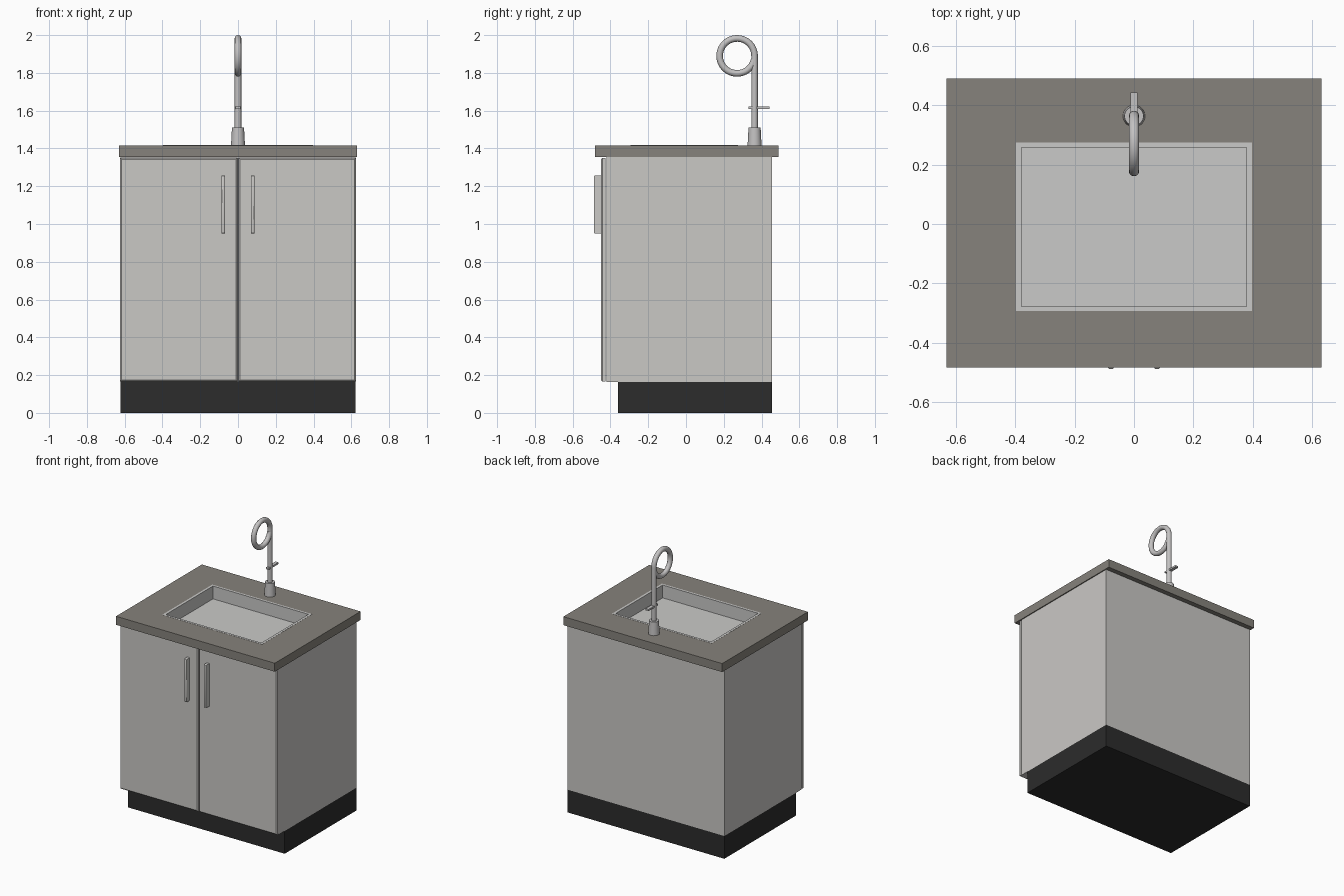
import bpy, bmesh, math

cube = bpy.data.objects.get("Cube")
if cube:
    bpy.data.objects.remove(cube, do_unlink=True)


def material(name, r, g, b, rough=0.6):
    m = bpy.data.materials.new(name)
    m.use_nodes = True
    m.diffuse_color = (r, g, b, 1)
    bsdf = next(n for n in m.node_tree.nodes if n.type == 'BSDF_PRINCIPLED')
    bsdf.inputs["Base Color"].default_value = (r, g, b, 1)
    bsdf.inputs["Roughness"].default_value = rough
    return m


PAINT = material("cabinet off white", 0.59, 0.58, 0.56)
STONE = material("worktop stone", 0.24, 0.225, 0.2)
STEEL = material("sink steel", 0.59, 0.59, 0.58)
CHROME = material("tap metal", 0.55, 0.54, 0.54)
BLACK = material("plinth black", 0.025, 0.025, 0.025)


def stack(name, rings, mat, cap_start=True, cap_end=True, loop=False, bevel=0, segments=1):
    """Bridge rectangles (x0, x1, y0, y1, z) one after another."""
    bm = bmesh.new()
    rows = [[bm.verts.new(p) for p in ((x0, y0, z), (x1, y0, z), (x1, y1, z), (x0, y1, z))]
            for x0, x1, y0, y1, z in rings]
    for a, b in zip(rows, rows[1:] + (rows[:1] if loop else [])):
        for i in range(4):
            j = (i + 1) % 4
            bm.faces.new((a[i], a[j], b[j], b[i]))
    if cap_start and not loop:
        bm.faces.new(rows[0])
    if cap_end and not loop:
        bm.faces.new(rows[-1])
    bmesh.ops.recalc_face_normals(bm, faces=bm.faces)
    if bevel:
        # soften only the edges of the front face
        front = min(v.co.y for v in bm.verts)
        edges = [e for e in bm.edges if all(abs(v.co.y - front) < 1e-5 for v in e.verts)]
        bmesh.ops.bevel(bm, geom=edges, offset=bevel, segments=segments,
                        profile=0.5, affect='EDGES')
    me = bpy.data.meshes.new(name)
    bm.to_mesh(me)
    bm.free()
    me.materials.append(mat)
    ob = bpy.data.objects.new(name, me)
    bpy.context.collection.objects.link(ob)
    return ob


def box(name, x0, x1, y0, y1, z0, z1, mat, **kw):
    return stack(name, [(x0, x1, y0, y1, z0), (x0, x1, y0, y1, z1)], mat, **kw)


def smooth(ob):
    bpy.ops.object.select_all(action='DESELECT')
    ob.select_set(True)
    bpy.context.view_layer.objects.active = ob
    bpy.ops.object.shade_smooth_by_angle(angle=math.radians(40))


# Plinth and carcass (open under the worktop, so the basin fits)
box("plinth", -0.623, 0.623, -0.36, 0.455, 0, 0.163, BLACK)
box("cabinet_body", -0.623, 0.623, -0.422, 0.455, 0.163, 1.357, PAINT, cap_end=False)

# Doors and handles, mirrored
for side, s in (("left", 1), ("right", -1)):
    xs = sorted((s * 0.003, s * 0.624))
    box(side + "_door", *xs, -0.451, -0.426, 0.167, 1.35, PAINT, bevel=0.008)
    xs = sorted((s * 0.068, s * 0.088))
    smooth(box(side + "_handle", *xs, -0.488, -0.45, 0.95, 1.257, PAINT,
               bevel=0.007, segments=3))

# Worktop with a rectangular opening
outer = (-0.63, 0.63, -0.483, 0.49)
hole = (-0.396, 0.396, -0.293, 0.274)
basin = (-0.379, 0.379, -0.277, 0.258)
low, top = 1.355, 1.416
stack("worktop", [(*outer, low), (*outer, top), (*hole, top), (*hole, low)], STONE, loop=True)

# Basin: outside, rim, inner walls, floor
stack("sink_basin", [(*hole, 1.31), (*hole, top + 0.001), (*basin, top + 0.001),
                     (*basin, 1.325)], STEEL)

# Tap base
TAP_Y = 0.363
bpy.ops.mesh.primitive_cone_add(vertices=32, radius1=0.037, radius2=0.032, depth=0.095,
                                location=(0, TAP_Y, top + 0.0475))
tap_base = bpy.context.object
tap_base.name = "tap_base"
tap_base.data.materials.append(CHROME)
smooth(tap_base)

# Tap pipe: straight riser that curls into a ring
R = 0.0925
mid_z = 2 - R - 0.0175
path = [(0, TAP_Y, 1.5), (0, TAP_Y, 1.7)]
for i in range(49):
    a = math.radians(348) * i / 48
    path.append((0, TAP_Y - R + R * math.cos(a), mid_z + R * math.sin(a)))
cu = bpy.data.curves.new("tap_pipe", 'CURVE')
cu.dimensions = '3D'
cu.bevel_depth = 0.0175
cu.bevel_resolution = 4
cu.use_fill_caps = True
sp = cu.splines.new('POLY')
sp.points.add(len(path) - 1)
for p, co in zip(sp.points, path):
    p.co = (*co, 1)
cu.materials.append(CHROME)
pipe = bpy.data.objects.new("tap_pipe", cu)
bpy.context.collection.objects.link(pipe)
bpy.ops.object.select_all(action='DESELECT')
pipe.select_set(True)
bpy.context.view_layer.objects.active = pipe
bpy.ops.object.convert(target='MESH')
smooth(bpy.context.object)

# Tap lever through the riser
box("tap_lever", -0.012, 0.012, 0.332, 0.442, 1.609, 1.621, CHROME)
